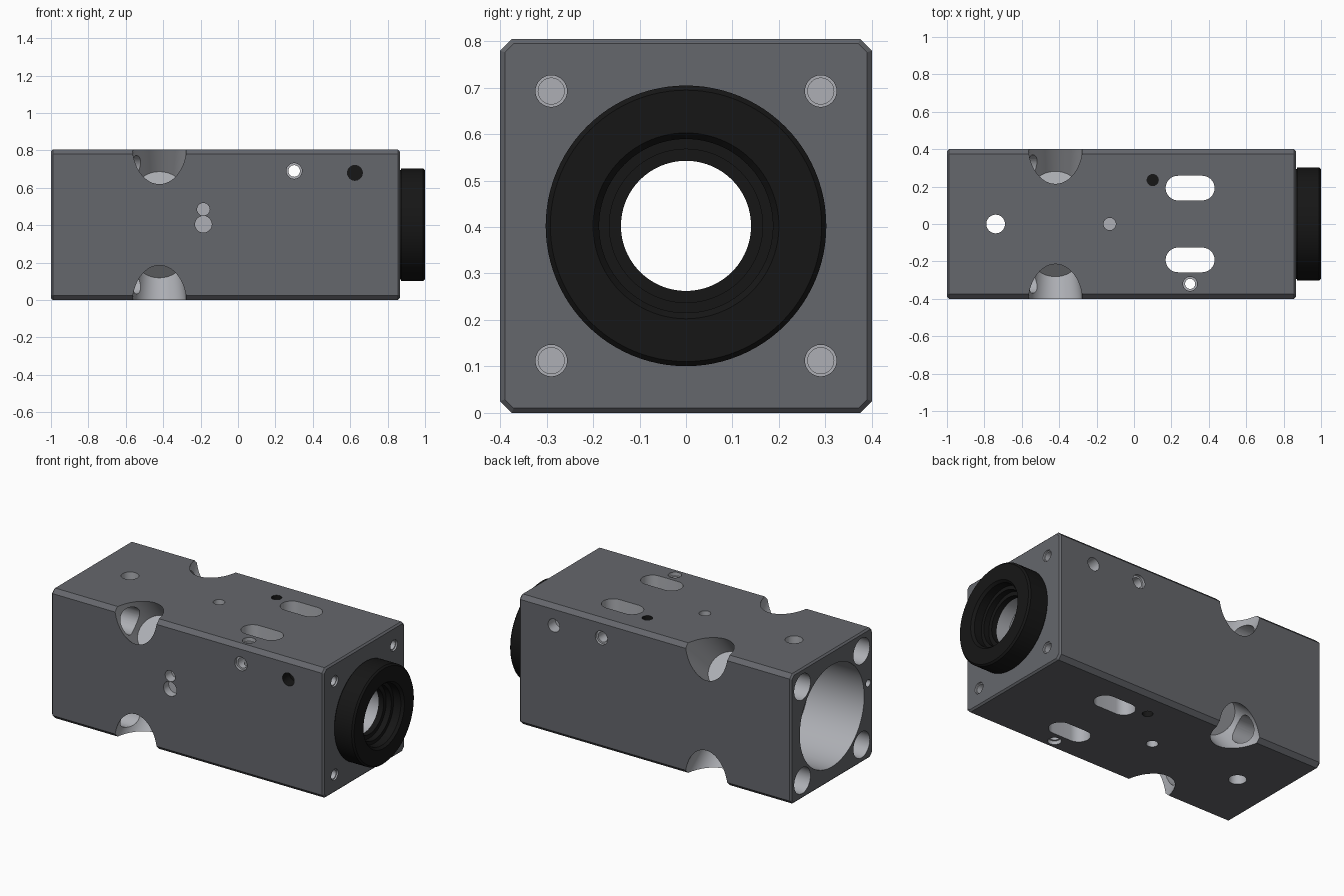
import bpy, bmesh, math
from mathutils import Vector, Matrix

if "Cube" in bpy.data.objects:
    bpy.data.objects.remove(bpy.data.objects["Cube"])

ZC = 0.4025
X0, X1 = -1.0, 0.865


def material(name, rgb):
    m = bpy.data.materials.new(name)
    m.diffuse_color = (*rgb, 1)
    m.use_nodes = True
    m.node_tree.nodes["Principled BSDF"].inputs["Base Color"].default_value = m.diffuse_color
    return m


GREY = material("anodised_grey", (0.13, 0.135, 0.15))
SILVER = material("bare_metal", (0.42, 0.43, 0.46))
BLACK = material("black", (0.008, 0.008, 0.008))


def make_object(name, bm, mat):
    bmesh.ops.recalc_face_normals(bm, faces=bm.faces)
    me = bpy.data.meshes.new(name)
    bm.to_mesh(me)
    bm.free()
    me.materials.append(mat)
    ob = bpy.data.objects.new(name, me)
    bpy.context.collection.objects.link(ob)
    return ob


def smooth(ob):
    bpy.ops.object.select_all(action='DESELECT')
    ob.select_set(True)
    bpy.context.view_layer.objects.active = ob
    bpy.ops.object.shade_smooth_by_angle(angle=math.radians(30))


# Body block: wide chamfer on the long edges, small one on the ends
bm = bmesh.new()
bmesh.ops.create_cube(bm, size=1, matrix=Matrix.Translation(((X0 + X1) / 2, 0, ZC))
                      @ Matrix.Diagonal((X1 - X0, 0.8, 2 * ZC, 1)))
long_edges = [e for e in bm.edges if abs(e.verts[0].co.x - e.verts[1].co.x) > 1]
bmesh.ops.bevel(bm, geom=long_edges, offset=0.025, segments=1, affect='EDGES')
end_edges = [e for e in bm.edges if abs(e.verts[0].co.x - e.verts[1].co.x) < 1e-4]
bmesh.ops.bevel(bm, geom=end_edges, offset=0.01, segments=1, affect='EDGES')
body = make_object("body", bm, GREY)


def cut(bm, mat=SILVER):
    cutter = make_object("cutter", bm, mat)
    cutter.hide_render = True
    mod = body.modifiers.new("cut", 'BOOLEAN')
    mod.operation = 'DIFFERENCE'
    mod.solver = 'EXACT'
    mod.material_mode = 'TRANSFER'
    mod.object = cutter
    bpy.context.view_layer.objects.active = body
    bpy.ops.object.modifier_apply(modifier=mod.name)
    bpy.data.objects.remove(cutter)


def drill(a, b, r, r_end=None, mat=SILVER, seg=32):
    a, b = Vector(a), Vector(b)
    d = b - a
    bm = bmesh.new()
    mtx = Matrix.Translation((a + b) / 2) @ d.to_track_quat('Z', 'Y').to_matrix().to_4x4()
    bmesh.ops.create_cone(bm, cap_ends=True, segments=seg, radius1=r,
                          radius2=r if r_end is None else r_end, depth=d.length, matrix=mtx)
    cut(bm, mat)


# Stepped main bore along the length
drill((-1.1, 0, ZC), (-0.62, 0, ZC), 0.315, seg=96)
drill((-1.05, 0, ZC), (0.78, 0, ZC), 0.22, seg=96)
drill((0.5, 0, ZC), (0.95, 0, ZC), 0.14, seg=96)

# Corner holes: screw head bores, access notches, threaded holes at the front end
for sy in (-1, 1):
    for sz in (-1, 1):
        y, z = sy * 0.29, ZC + sz * 0.29
        drill((-1.1, y, z), (-0.42, y, z), 0.08)
        corner = Vector((-0.42, sy * 0.4, ZC + sz * ZC))
        out = Vector((0, sy, sz)).normalized()
        drill(corner + out * 0.2, corner - out * 0.283, 0.166, 0.115, seg=64)
        drill((0.95, y, z), (0.70, y, z), 0.028)
        drill((0.95, y, z), (0.855, y, z), 0.034)

# Side holes
drill((0.3, -0.5, 0.69), (0.3, 0.5, 0.69), 0.031)
for s in (-1, 1):
    drill((0.3, s * 0.5, 0.69), (0.3, s * 0.385, 0.69), 0.042)
    drill((0.625, s * 0.5, 0.68), (0.625, s * 0.33, 0.68), 0.04,
          mat=BLACK if s < 0 else SILVER)
drill((-0.185, -0.5, 0.485), (-0.185, -0.34, 0.485), 0.034)
drill((-0.185, -0.5, 0.405), (-0.185, -0.35, 0.405), 0.045)
drill((-1.1, -0.355, 0.47), (-0.93, -0.355, 0.47), 0.022)

# Vertical holes
drill((-0.74, 0, -0.1), (-0.74, 0, 0.9), 0.05)
drill((0.3, -0.32, -0.1), (0.3, -0.32, 0.9), 0.027)
for s in (-1, 1):
    face, inner = ZC + s * 0.5, ZC + s * 0.38
    drill((0.3, -0.32, face), (0.3, -0.32, inner), 0.038)
    drill((-0.13, 0, face), (-0.13, 0, ZC + s * 0.3), 0.033)
    drill((0.1, 0.235, face), (0.1, 0.235, ZC + s * 0.32), 0.03, mat=BLACK)

# Rounded slots through top and bottom
for sy in (-1, 1):
    bm = bmesh.new()
    outline = []
    for cx, start in ((0.365, -90), (0.235, 90)):
        for i in range(17):
            a = math.radians(start + i * 180 / 16)
            outline.append(bm.verts.new((cx + 0.066 * math.cos(a),
                                         sy * 0.192 + 0.066 * math.sin(a), -0.1)))
    f = bm.faces.new(outline)
    ext = bmesh.ops.extrude_face_region(bm, geom=[f])
    verts = [g for g in ext['geom'] if isinstance(g, bmesh.types.BMVert)]
    bmesh.ops.translate(bm, verts=verts, vec=(0, 0, 1.0))
    cut(bm)
smooth(body)

# Black lens mount ring, turned from a profile of (x, radius)
profile = [(0.865, 0.14), (0.865, 0.293), (0.872, 0.293), (0.872, 0.302), (0.99, 0.302),
           (1.0, 0.292), (1.0, 0.2), (0.985, 0.187), (0.935, 0.187), (0.935, 0.165),
           (0.9, 0.165), (0.9, 0.14)]
N = 96
bm = bmesh.new()
rings = []
for i in range(N):
    a = 2 * math.pi * i / N
    rings.append([bm.verts.new((x, r * math.cos(a), ZC + r * math.sin(a))) for x, r in profile])
for i in range(N):
    p, q = rings[i], rings[(i + 1) % N]
    for j in range(len(profile)):
        k = (j + 1) % len(profile)
        bm.faces.new((p[j], p[k], q[k], q[j]))
smooth(make_object("mount_ring", bm, BLACK))
